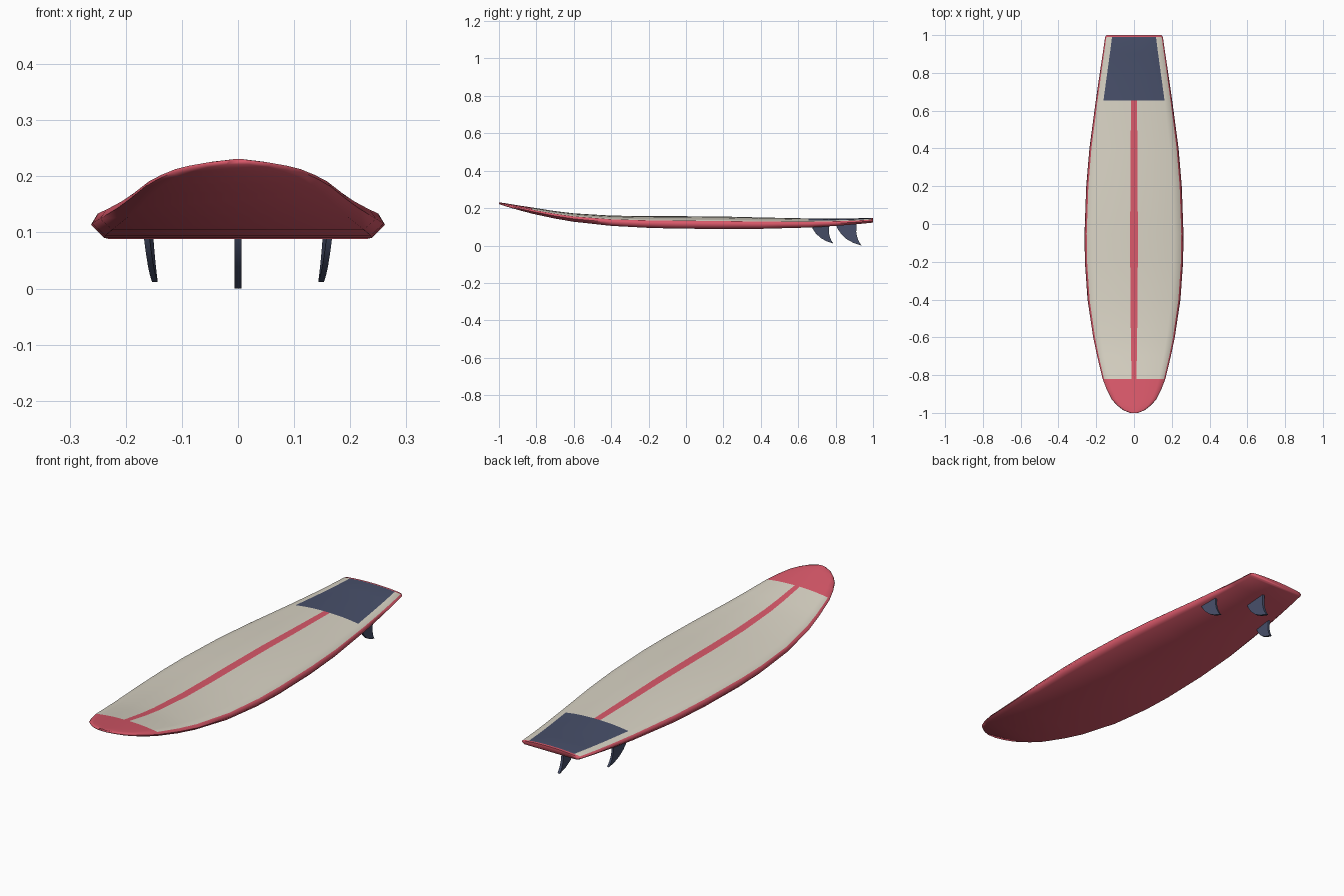
import bpy, bmesh, math
from mathutils import Matrix

if "Cube" in bpy.data.objects:
    bpy.data.objects.remove(bpy.data.objects["Cube"])


def material(name, rgb):
    m = bpy.data.materials.new(name)
    m.diffuse_color = (*rgb, 1)
    m.use_nodes = True
    m.node_tree.nodes["Principled BSDF"].inputs["Base Color"].default_value = m.diffuse_color
    return m


CREAM = material("cream deck", (0.70, 0.66, 0.56))
RED = material("coral red", (0.70, 0.10, 0.145))
NAVY = material("slate navy", (0.065, 0.08, 0.145))


def finish(bm, name, mats, angle):
    bmesh.ops.recalc_face_normals(bm, faces=bm.faces)
    me = bpy.data.meshes.new(name)
    bm.to_mesh(me)
    bm.free()
    for m in mats:
        me.materials.append(m)
    me.shade_smooth()
    me.set_sharp_from_angle(angle=math.radians(angle))
    ob = bpy.data.objects.new(name, me)
    bpy.context.collection.objects.link(ob)
    return ob


# Board stations: y, half width, bottom z, deck centre z
STATIONS = [
    (-1.00, 0.022, 0.221, 0.231), (-0.985, 0.058, 0.216, 0.229),
    (-0.96, 0.090, 0.208, 0.225), (-0.93, 0.117, 0.199, 0.220),
    (-0.88, 0.143, 0.185, 0.212), (-0.82, 0.166, 0.169, 0.203),
    (-0.70, 0.195, 0.143, 0.184), (-0.60, 0.216, 0.126, 0.172),
    (-0.40, 0.246, 0.104, 0.160), (-0.20, 0.260, 0.093, 0.157),
    (-0.05, 0.262, 0.089, 0.157), (0.20, 0.253, 0.087, 0.155),
    (0.40, 0.236, 0.088, 0.150), (0.655, 0.202, 0.095, 0.145),
    (0.80, 0.181, 0.104, 0.144), (0.90, 0.166, 0.112, 0.145),
    (0.99, 0.153, 0.121, 0.148), (1.00, 0.146, 0.124, 0.147),
]


def half_section(y):
    """Right half of the section as (fraction of width, fraction of height)."""
    pad = 0.80 - 0.04 * min(max((y - 0.655) / 0.335, 0), 1)
    deck = [(u, 1 - 0.35 * (u / 0.955) ** 2.2) for u in (0.077, 0.35, 0.58, pad, 0.955)]
    return deck + [(1.0, 0.36), (0.91, 0.02)]


# Board body, lofted along y; deck bands coloured by station and column
bm = bmesh.new()
rings = []
for y, w, zb, zt in STATIONS:
    half = half_section(y)
    pts = half + [(-u, h) for u, h in reversed(half)]
    rings.append([bm.verts.new((u * w, y, zb + h * (zt - zb))) for u, h in pts])
n = len(rings[0])
for i in range(len(rings) - 1):
    a, b = rings[i], rings[i + 1]
    ym = (STATIONS[i][0] + STATIONS[i + 1][0]) / 2
    for j in range(n):
        k = (j + 1) % n
        f = bm.faces.new((a[j], a[k], b[k], b[j]))
        col = min(j + 1, n - 1 - j)          # 0 = centre stripe, 1-3 = pad, 4 = deck edge
        if col > 4 or ym < -0.82 or ym > 0.99:
            f.material_index = 1             # rails, bottom, nose and tail edge
        elif ym > 0.655:
            f.material_index = 2 if col < 4 else 0   # tail pad
        else:
            f.material_index = 1 if col == 0 else 0  # stripe on cream deck
for ring in (rings[0], rings[-1]):
    bm.faces.new(ring).material_index = 1
finish(bm, "board", [CREAM, RED, NAVY], 82)


# Fins: swept profile (offset along y, z), extruded across x
FIN = [(0.0, 0.118), (0.01, 0.092), (0.03, 0.063), (0.06, 0.035), (0.095, 0.016), (0.138, 0.002),
       (0.125, 0.022), (0.115, 0.048), (0.110, 0.075), (0.112, 0.118)]


def fin(name, x, y, scale, base_z, thick, toe, lean):
    bm = bmesh.new()
    top = FIN[0][1]
    vs = [bm.verts.new((-thick / 2, (dy - 0.055) * scale, (z - top) * scale)) for dy, z in FIN]
    face = bm.faces.new(vs)
    ext = bmesh.ops.extrude_face_region(bm, geom=[face])["geom"]
    bmesh.ops.translate(bm, vec=(thick, 0, 0),
                        verts=[v for v in ext if isinstance(v, bmesh.types.BMVert)])
    bm.transform(Matrix.Translation((x, y + 0.055 * scale, base_z))
                 @ Matrix.Rotation(toe, 4, 'Z') @ Matrix.Rotation(lean, 4, 'Y'))
    finish(bm, name, [NAVY], 35)


fin("centre_fin", 0, 0.80, 1.0, 0.116, 0.012, 0, 0)
for side, label in ((-1, "left"), (1, "right")):
    # side fins toe and lean slightly towards the centre line
    fin(label + "_fin", side * 0.161, 0.67, 0.85, 0.110, 0.010, side * 0.08, side * 0.075)
